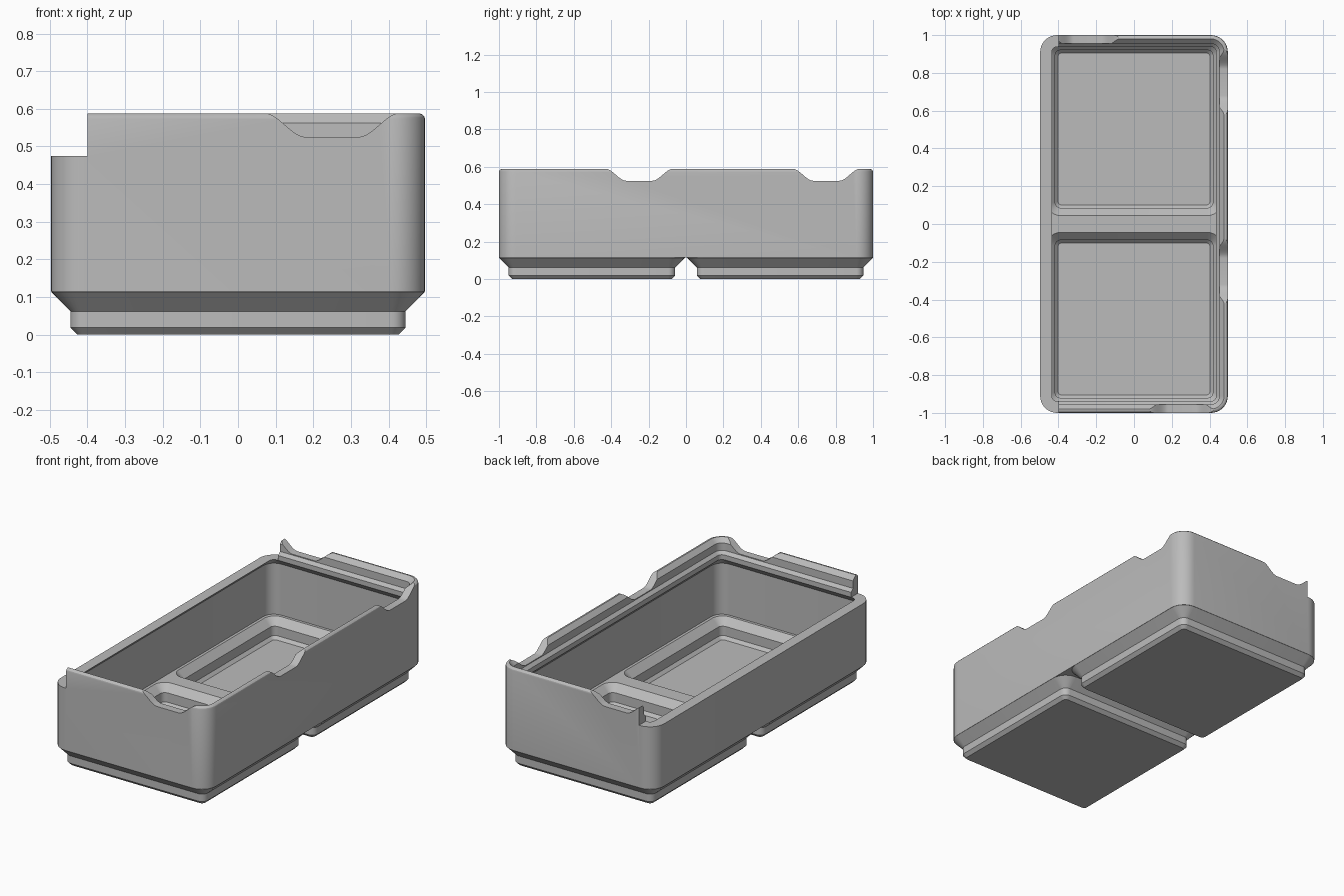
import bpy
import bmesh
import math

cube = bpy.data.objects.get("Cube")
if cube:
    bpy.data.objects.remove(cube, do_unlink=True)

HALF_X, HALF_Y, CORNER = 0.497, 1.0, 0.09   # outer wall
CELL_Y = 0.503                              # centre of each foot
RIM_Z = 0.475                               # low rim on the open side

grey = bpy.data.materials.new("plain grey")
grey.use_nodes = True
grey.diffuse_color = (0.5, 0.5, 0.5, 1)
grey.node_tree.nodes["Principled BSDF"].inputs["Base Color"].default_value = (0.5, 0.5, 0.5, 1)


def make_object(name, bm):
    bmesh.ops.recalc_face_normals(bm, faces=bm.faces)
    mesh = bpy.data.meshes.new(name)
    bm.to_mesh(mesh)
    bm.free()
    mesh.materials.append(grey)
    obj = bpy.data.objects.new(name, mesh)
    bpy.context.collection.objects.link(obj)
    return obj


def rounded_ring(bm, hx, hy, r, z, cy, steps=8):
    """Vertices of a rounded rectangle at height z."""
    ring = []
    for q, (sx, sy) in enumerate([(1, 1), (-1, 1), (-1, -1), (1, -1)]):
        for i in range(steps + 1):
            a = (q + i / steps) * math.pi / 2
            ring.append(bm.verts.new((sx * (hx - r) + r * math.cos(a),
                                      cy + sy * (hy - r) + r * math.sin(a), z)))
    return ring


def loft(name, profile, extra_y=0.0, cy=0.0):
    """Closed solid from (half width, radius, z) sections."""
    bm = bmesh.new()
    rings = [rounded_ring(bm, h, h + extra_y, r, z, cy) for h, r, z in profile]
    for a, b in zip(rings, rings[1:]):
        n = len(a)
        for i in range(n):
            j = (i + 1) % n
            bm.faces.new((a[i], a[j], b[j], b[i]))
    bm.faces.new(rings[0])
    bm.faces.new(rings[-1])
    return make_object(name, bm)


def combine(target, other, operation):
    mod = target.modifiers.new(operation, 'BOOLEAN')
    mod.operation = operation
    mod.solver = 'EXACT'
    mod.object = other
    bpy.context.view_layer.objects.active = target
    bpy.ops.object.modifier_apply(modifier=mod.name)
    bpy.data.objects.remove(other, do_unlink=True)


# Walls with the stacking lip: up the outside, over the lip, down the inside
def wall(half, z):
    return (half, CORNER - (HALF_X - half), z)


tray = loft("storage_tray", [
    wall(HALF_X, 0.114), wall(HALF_X, 0.573), wall(0.495, 0.580),
    wall(0.490, 0.585), wall(0.483, 0.588), wall(0.477, 0.588),
    wall(0.452, 0.563), wall(0.452, 0.520), wall(0.435, 0.503),
    wall(0.435, RIM_Z), wall(0.474, 0.436), wall(0.474, 0.141),
], extra_y=HALF_Y - HALF_X)

# Stepped feet, then the matching hollow inside each foot
for side in (-1, 1):
    foot = loft("foot", [(0.427, 0.02, 0), (0.4455, 0.038, 0.019), (0.4455, 0.038, 0.062),
                         (0.4965, 0.0895, 0.1135), (0.470, 0.06, 0.128)], cy=side * CELL_Y)
    combine(tray, foot, 'UNION')
for side in (-1, 1):
    pocket = loft("pocket", [(0.402, 0.018, 0.03), (0.418, 0.03, 0.047), (0.418, 0.03, 0.101),
                             (0.458, 0.066, 0.141), (0.458, 0.066, 0.25)], cy=side * CELL_Y)
    combine(tray, pocket, 'DIFFERENCE')


# Curved notches in the lip
def notch(centre, along_x, wall_pos):
    half_flat, half_top, low, high = 0.07, 0.18, 0.525, 0.589
    right = []
    for i in range(13):
        t = i / 12
        right.append((half_flat + (half_top - half_flat) * t,
                      low + (high - low) * t * t * (3 - 2 * t)))
    right.append((half_top, 0.7))
    outline = [(-u, z) for u, z in reversed(right)] + right
    bm = bmesh.new()
    ends = []
    for depth in (wall_pos - 0.07, wall_pos + 0.07):
        ends.append([bm.verts.new((centre + u, depth, z) if along_x else (depth, centre + u, z))
                     for u, z in outline])
    a, b = ends
    for i in range(len(a)):
        j = (i + 1) % len(a)
        bm.faces.new((a[i], a[j], b[j], b[i]))
    bm.faces.new(a)
    bm.faces.new(b)
    return make_object("notch", bm)


for centre, along_x, wall_pos in [(0.25, True, -HALF_Y), (-0.25, True, HALF_Y),
                                  (-0.25, False, HALF_X), (0.75, False, HALF_X)]:
    combine(tray, notch(centre, along_x, wall_pos), 'DIFFERENCE')

# Open side: lip removed down to the low rim
bm = bmesh.new()
bmesh.ops.create_cube(bm, size=1)
for v in bm.verts:
    v.co.x = -0.4 if v.co.x > 0 else -0.7
    v.co.y *= 3
    v.co.z = 0.8 if v.co.z > 0 else RIM_Z
combine(tray, make_object("rim_cut", bm), 'DIFFERENCE')

# Smooth corners, crisp edges
for o in bpy.context.selected_objects:
    o.select_set(False)
tray.select_set(True)
bpy.context.view_layer.objects.active = tray
bpy.ops.object.shade_smooth_by_angle(angle=math.radians(25))
